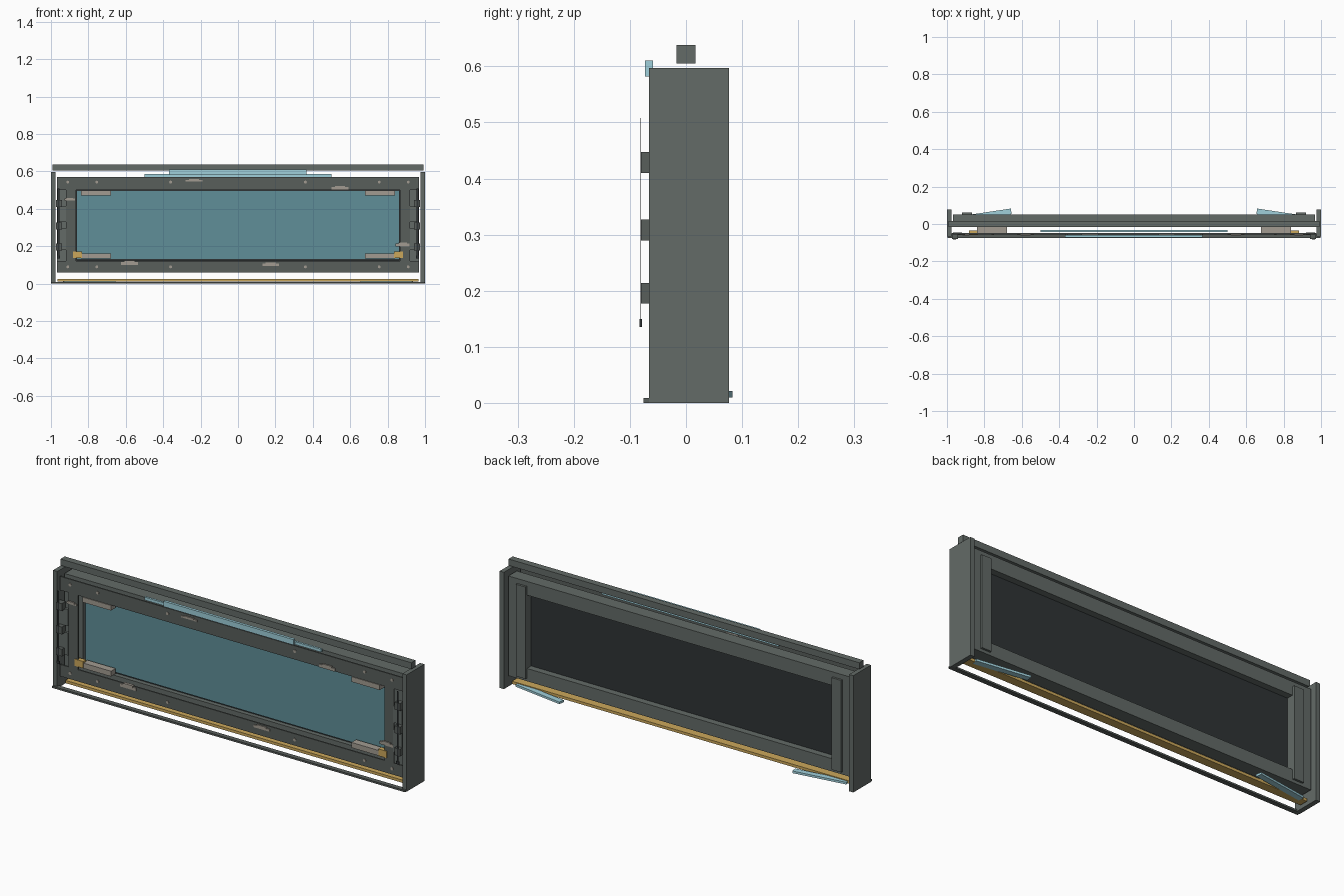
import bpy, bmesh, math
from mathutils import Matrix, Vector

if "Cube" in bpy.data.objects:
    bpy.data.objects.remove(bpy.data.objects["Cube"])


def material(name, r, g, b):
    m = bpy.data.materials.new(name)
    m.use_nodes = True
    m.diffuse_color = (r, g, b, 1)
    bsdf = next(n for n in m.node_tree.nodes if n.type == 'BSDF_PRINCIPLED')
    bsdf.inputs["Base Color"].default_value = (r, g, b, 1)
    return m


HOUSING = material("housing grey", .125, .145, .136)
BEZEL = material("bezel dark grey", .098, .112, .105)
GLASS = material("screen teal", .115, .275, .315)
BLUE = material("pale blue", .35, .63, .71)
GOLD = material("brass", .6, .39, .105)
CLIP = material("warm grey", .36, .33, .285)
BLACK = material("near black", .028, .034, .036)


def link(name, bm, mat):
    mesh = bpy.data.meshes.new(name)
    bm.to_mesh(mesh)
    bm.free()
    mesh.materials.append(mat)
    bpy.context.collection.objects.link(bpy.data.objects.new(name, mesh))


def boxes(name, mat, *spans, turn=0):
    """One object from boxes, each given as x, y and z ranges."""
    bm = bmesh.new()
    for span in spans:
        centre = Vector([(a + b) / 2 for a, b in span])
        size = [abs(b - a) for a, b in span]
        place = Matrix.Translation(centre) @ Matrix.Rotation(turn, 4, 'Z')
        bmesh.ops.create_cube(bm, size=1, matrix=place @ Matrix.Diagonal((*size, 1)))
    link(name, bm, mat)


def frame(name, mat, outer, inner, y, z_out, z_in, side):
    """Rectangular frame: full-width rails and upright stiles."""
    rails = [((-outer, outer), y, (z_out[0], z_in[0])), ((-outer, outer), y, (z_in[1], z_out[1]))]
    stiles = [((s * inner, s * side), y, z_in) for s in (-1, 1)]
    boxes(name, mat, *rails, *stiles)


# Rear housing and thin front bezel, with an open slot between them
frame("rear_frame", HOUSING, .969, .864, (-.017, .05), (.06, .57), (.125, .5), side=.969)
frame("front_bezel", BEZEL, .969, .867, (-.055, -.048), (.06, .57), (.12, .5), side=.92)
boxes("screen", GLASS, ((-.862, .862), (0, .004), (.132, .496)))
boxes("back_panel", BLACK, ((-.864, .864), (.006, .016), (.125, .5)))

# Top rail and bottom bars
boxes("top_rail", HOUSING, ((-.992, .992), (-.017, .017), (.605, .638)))
boxes("bottom_bar", BEZEL, ((-.998, .998), (-.076, -.052), (0, .009)))
boxes("bottom_tray", GOLD, ((-.965, .965), (-.017, .028), (.011, .025)))

# Blue strips along the top edge
boxes("top_strip_long", BLUE, ((-.5, .5), (-.043, -.032), (.57, .585)))
boxes("top_strip_short", BLUE, ((-.37, .365), (-.073, -.059), (.582, .61)))

for s, word in ((-1, "right"), (1, "left")):
    # End panels and rear posts
    boxes(word + "_end_panel", HOUSING, ((s * .976, s), (-.066, .077), (0, .597)))
    boxes(word + "_rear_post", HOUSING, ((s * .865, s * .92), (.048, .061), (.075, .545)))
    # Hinge blocks, plates between them and the thin strap in front
    boxes(word + "_hinges", BEZEL,
          *[((s * .94, s * .972), (-.08, -.048), (z, z + .037)) for z in (.177, .29, .41)])
    boxes(word + "_hinge_plates", HOUSING,
          *[((s * .92, s * .969), (-.06, -.045), z) for z in ((.18, .295), (.33, .415))])
    boxes(word + "_strap", BLACK, ((s * .955, s * .965), (-.081, -.08), (.135, .508)),
          ((s * .952, s * .968), (-.083, -.078), (.135, .15)))
    # Support blocks in front of the screen
    x = (s * .68, s * .84)
    boxes(word + "_support_blocks", CLIP, (x, (-.055, -.017), (.135, .162)), (x, (-.055, -.017), (.472, .498)))
    boxes(word + "_corner_clip", GOLD, ((s * .835, s * .882), (-.059, -.035), (.137, .172)))
    # Swung-out feet
    boxes(word + "_foot", BLUE, ((s * .655, s * .935), (.032, .062), (.01, .021)), turn=-s * math.radians(8.5))

# Clips on the bezel: centre x, centre z, width, height
clips = ((-.235, .553, .09, .012), (.545, .512, .09, .022), (-.58, .112, .09, .022),
         (.175, .104, .09, .018), (-.9, .452, .055, .014), (.88, .21, .075, .02))
for i, (x, z, w, h) in enumerate(clips):
    boxes(f"bezel_clip_{i + 1}", CLIP,
          ((x - w / 2, x + w / 2), (-.06, -.047), (z - h / 2, z + h * .2)),
          ((x - w * .3, x + w * .3), (-.061, -.047), (z, z + h / 2)))

# Screw heads in two rows
bm = bmesh.new()
for x in (-.91, -.755, -.36, .36, .755, .91):
    for z in (.09, .543):
        bmesh.ops.create_cone(bm, cap_ends=True, segments=10, radius1=.008, radius2=.008, depth=.004,
                              matrix=Matrix.Translation((x, -.056, z)) @ Matrix.Rotation(math.pi / 2, 4, 'X'))
link("screws", bm, CLIP)
